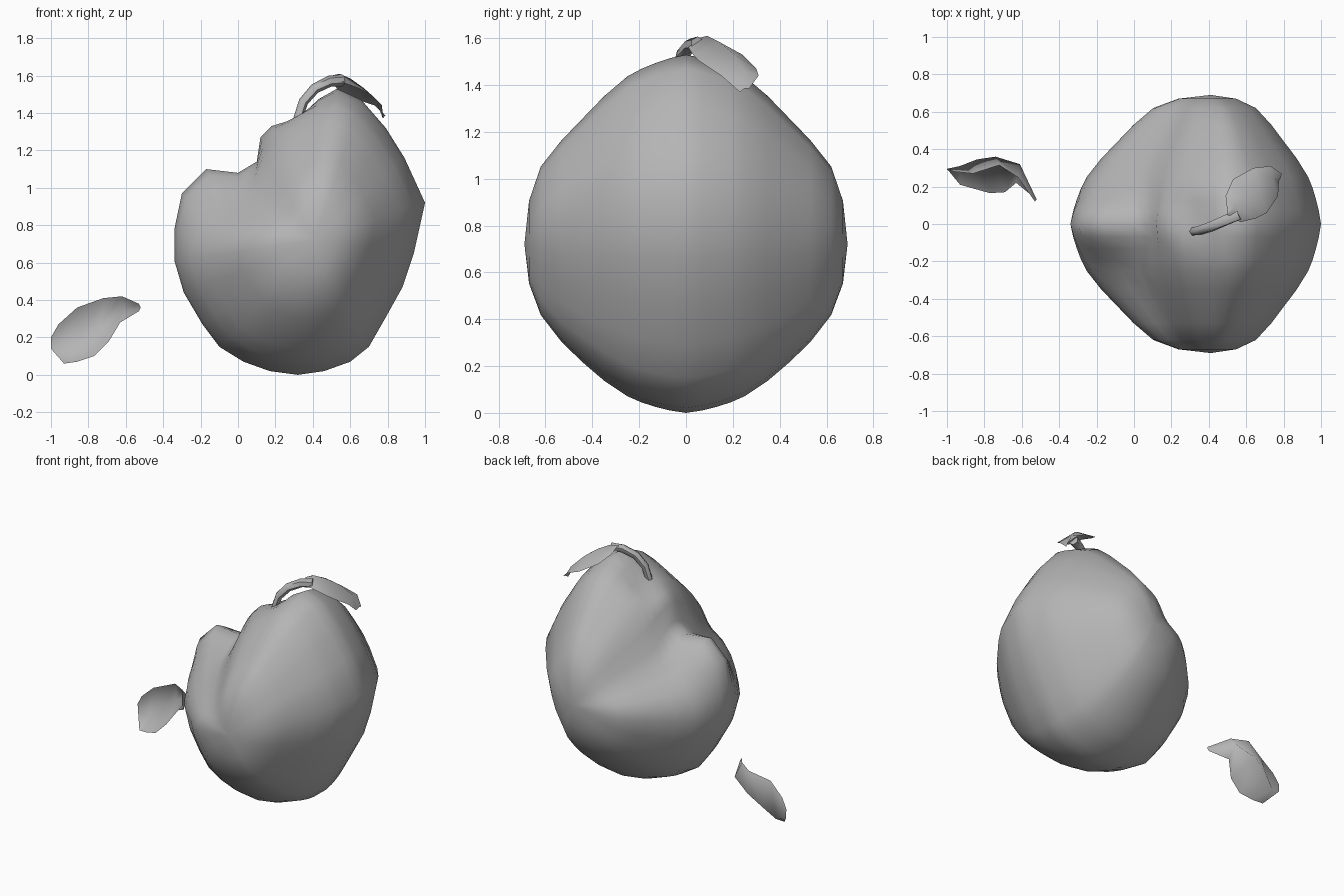
import bpy, bmesh, math
from mathutils import Vector

grey = bpy.data.materials.new("dull_grey")
grey.diffuse_color = (0.46, 0.46, 0.46, 1)


def make_object(name, verts, faces, angle=60, closed=True):
    mesh = bpy.data.meshes.new(name)
    mesh.from_pydata(verts, [], faces)
    mesh.materials.append(grey)
    if closed:
        bm = bmesh.new()
        bm.from_mesh(mesh)
        bmesh.ops.recalc_face_normals(bm, faces=bm.faces)
        bm.to_mesh(mesh)
        bm.free()
    ob = bpy.data.objects.new(name, mesh)
    bpy.context.collection.objects.link(ob)
    bpy.ops.object.select_all(action='DESELECT')
    bpy.context.view_layer.objects.active = ob
    ob.select_set(True)
    bpy.ops.object.shade_smooth_by_angle(angle=math.radians(angle))
    return ob


# Fruit: side outline with a notch, shrunk towards a pole on each side
outline = [(0.32, 0), (0.46, 0.02), (0.60, 0.07), (0.70, 0.15), (0.78, 0.29),
           (0.88, 0.47), (0.94, 0.65), (1.0, 0.92), (0.89, 1.16), (0.79, 1.32),
           (0.66, 1.47), (0.53, 1.53), (0.43, 1.48), (0.34, 1.43), (0.26, 1.38),
           (0.18, 1.33), (0.12, 1.27), (0.10, 1.14), (0.0, 1.08), (-0.17, 1.10),
           (-0.30, 0.97), (-0.34, 0.78), (-0.34, 0.61), (-0.29, 0.44),
           (-0.19, 0.27), (-0.10, 0.15), (0.03, 0.07), (0.17, 0.02)]
# away from the middle the notch fades into a sloping shoulder
shoulder = list(outline)
shoulder[15:22] = [(0.19, 1.31), (0.12, 1.20), (0.05, 1.07), (-0.03, 0.97),
                   (-0.13, 0.90), (-0.24, 0.82), (-0.31, 0.73)]
half = [(0.0, 1.0), (0.07, 0.98), (0.13, 0.955), (0.19, 0.925), (0.25, 0.885),
        (0.35, 0.78), (0.44, 0.665), (0.53, 0.55), (0.62, 0.41), (0.67, 0.23)]
sections = [(-y, s) for y, s in half[:0:-1]] + half
cx, cz, half_y = 0.41, 0.72, 0.69
n, steps = len(outline), len(sections)
dimple = Vector((0.32, 0.03, 1.41))
verts = [(cx, -half_y, cz)]
for y, s in sections:
    t = min(1, abs(y) / 0.3)
    t = t * t * (3 - 2 * t)
    round_s = math.sqrt(1 - (y / half_y) ** 2)
    for p, q in zip(outline, shoulder):
        x, z = (a + (b - a) * t for a, b in zip(p, q))
        # the underside is a little rounder than the top
        sz = s if z > cz else 0.65 * s + 0.35 * round_s
        v = Vector((cx + (x - cx) * s, y, cz + (z - cz) * sz))
        # stalk dimple
        d = (v - dimple).length
        if d < 0.15:
            v.z -= 0.06 * (1 - d / 0.15)
        verts.append(v)
verts.append((cx, half_y, cz))
last, e = len(verts) - 1, 1 + (steps - 1) * n
faces = []
for j in range(n):
    k = (j + 1) % n
    faces += [(0, 1 + k, 1 + j), (last, e + j, e + k)]
    for i in range(steps - 1):
        a, b = 1 + i * n, 1 + (i + 1) * n
        faces.append((a + j, a + k, b + k, b + j))
make_object("fruit", verts, faces)

# Stem: six sided arching tube
path = [Vector(p) for p in [(0.32, -0.04, 1.37), (0.35, -0.035, 1.46), (0.41, -0.015, 1.53),
                            (0.49, 0.02, 1.57), (0.56, 0.05, 1.575)]]
sv, sf = [], []
for i, p in enumerate(path):
    t = (path[min(i + 1, 4)] - path[max(i - 1, 0)]).normalized()
    u = t.cross(Vector((0, 1, 0))).normalized()
    w = t.cross(u)
    for k in range(6):
        a = k * math.pi / 3
        sv.append(p + (u * math.cos(a) + w * math.sin(a)) * (0.024 + 0.002 * i))
for i in range(4):
    for k in range(6):
        m = (k + 1) % 6
        sf.append((i * 6 + k, i * 6 + m, i * 6 + 6 + m, i * 6 + 6 + k))
sf += [tuple(range(5, -1, -1)), tuple(range(24, 30))]
make_object("stem", sv, sf)


# Leaves: thin sheets spanned between one edge, the midrib and the other edge
def leaf(name, left, mid, right):
    m = len(mid)
    f = [(r * m + i, r * m + i + 1, r * m + m + i + 1, r * m + m + i)
         for r in range(2) for i in range(m - 1)]
    return make_object(name, left + mid + right, f, 80, False)


leaf("leaf_on_stem",
     [(0.50, 0.06, 1.60), (0.49, 0.15, 1.575), (0.53, 0.24, 1.53), (0.64, 0.30, 1.47),
      (0.73, 0.31, 1.44), (0.79, 0.27, 1.385)],
     [(0.50, 0.05, 1.60), (0.54, 0.09, 1.61), (0.60, 0.14, 1.585), (0.67, 0.20, 1.535),
      (0.74, 0.25, 1.46), (0.785, 0.25, 1.385)],
     [(0.50, 0.05, 1.59), (0.57, 0.01, 1.56), (0.65, 0.03, 1.53), (0.71, 0.06, 1.50),
      (0.77, 0.15, 1.44), (0.775, 0.23, 1.37)])
leaf("fallen_leaf",
     [(-0.53, 0.12, 0.38), (-0.62, 0.25, 0.42), (-0.72, 0.315, 0.41), (-0.86, 0.27, 0.36),
      (-0.96, 0.28, 0.27), (-1.0, 0.29, 0.20)],
     [(-0.52, 0.13, 0.36), (-0.61, 0.32, 0.34), (-0.74, 0.36, 0.27), (-0.84, 0.345, 0.20),
      (-0.93, 0.31, 0.12), (-1.0, 0.295, 0.14)],
     [(-0.53, 0.14, 0.34), (-0.63, 0.22, 0.28), (-0.69, 0.17, 0.18), (-0.77, 0.165, 0.10),
      (-0.86, 0.19, 0.07), (-0.93, 0.21, 0.06)])
